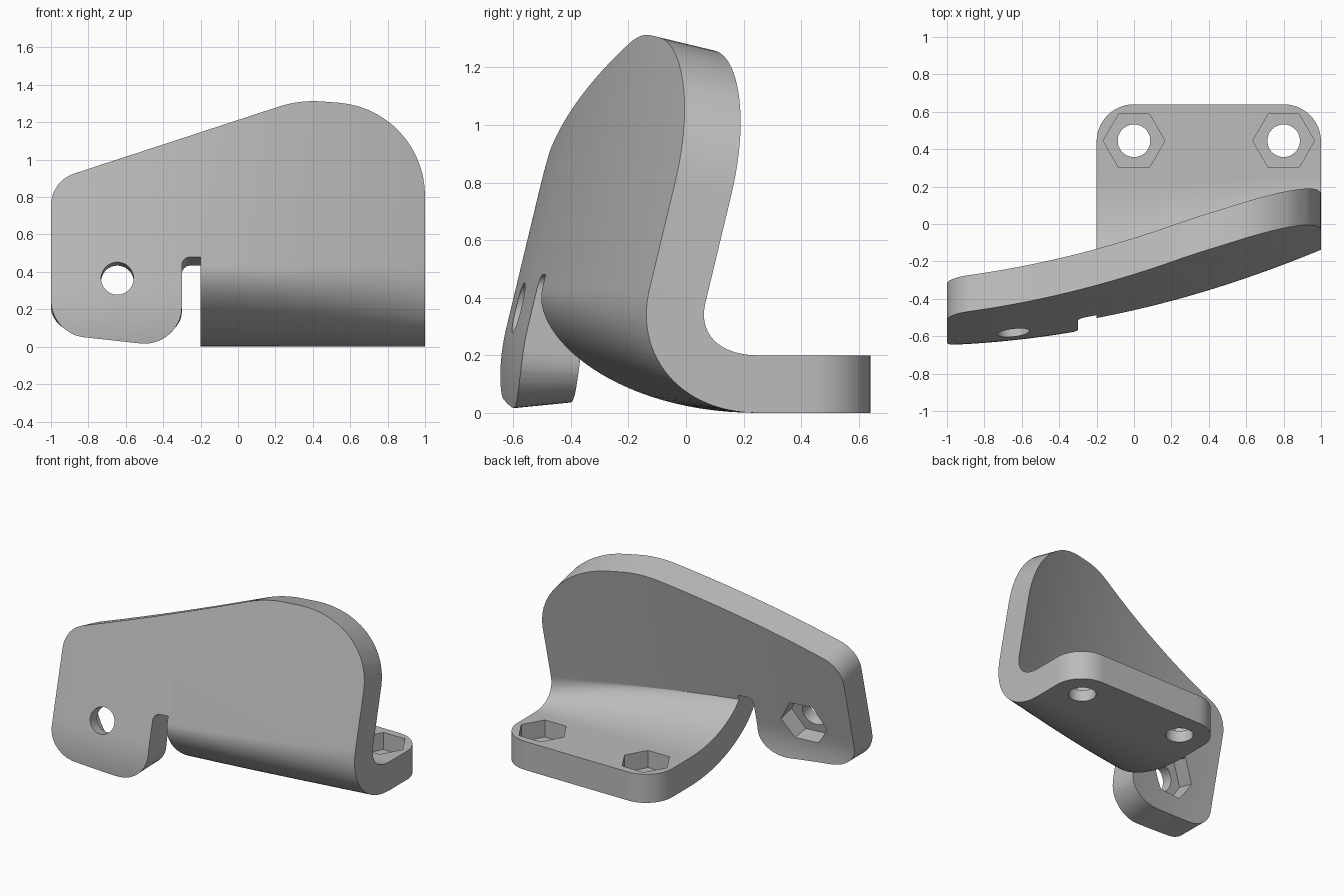
import bpy, bmesh, math
from mathutils import Vector

cube = bpy.data.objects.get("Cube")
if cube:
    bpy.data.objects.remove(cube, do_unlink=True)

THICK = 0.2      # stock thickness
LEAN = 0.24      # backward lean of the upright plate
BEND_TOP = 0.43  # height where the bend starts
BEND_END = 0.25  # depth where the foot becomes flat


def fillet(corners, steps=14):
    """Closed 2D outline from (x, v, radius) corners."""
    pts = []
    for i, (x, v, r) in enumerate(corners):
        c = Vector((x, v))
        a = (Vector(corners[i - 1][:2]) - c).normalized()
        b = (Vector(corners[(i + 1) % len(corners)][:2]) - c).normalized()
        if r == 0:
            pts.append(c)
            continue
        half = a.angle(b) / 2
        centre = c + (a + b).normalized() * (r / math.sin(half))
        start = c + a * (r / math.tan(half)) - centre
        end = c + b * (r / math.tan(half)) - centre
        sweep = start.angle(end)
        for k in range(steps + 1):
            t = k / steps
            pts.append(centre + (start * math.sin((1 - t) * sweep)
                                 + end * math.sin(t * sweep)) / math.sin(sweep))
    return pts


def path(x, v):
    """Outer skin (y, z) at station x; v runs down the plate and along the foot."""
    base = -0.56 + 0.2325 * x + 0.0975 * x * x
    if v >= BEND_TOP or x < -0.25:
        return Vector((base + LEAN * v + 0.6 * max(0, 0.3 - v) ** 2, v))
    t = BEND_TOP - v
    if t > 1:
        return Vector((BEND_END + t - 1, 0))
    handle = 0.23 - 0.058 * (1 - x)
    p0 = Vector((base + LEAN * BEND_TOP, BEND_TOP))
    p1 = p0 - Vector((LEAN, 1)) * handle
    p2 = Vector((-0.02 - 0.19 * (1 - x), 0))
    p3 = Vector((BEND_END, 0))
    u = 1 - t
    return p0 * u**3 + p1 * 3 * u * u * t + p2 * 3 * u * t * t + p3 * t**3


def bend(co):
    """Map flat stock (x, v, depth) to the bent bracket."""
    x, v, w = co
    d = 0.001
    tangent = (path(x, v - d) - path(x, v + d)).normalized()
    p = path(x, v) + Vector((-tangent.y, tangent.x)) * w
    return Vector((x, p.x, p.y))


def to_object(bm, name):
    mesh = bpy.data.meshes.new(name)
    bm.to_mesh(mesh)
    bm.free()
    ob = bpy.data.objects.new(name, mesh)
    bpy.context.scene.collection.objects.link(ob)
    return ob


def cutter(name, x, v, radius, sides, low, turn):
    bm = bmesh.new()
    bmesh.ops.create_cone(bm, cap_ends=True, segments=sides, radius1=radius,
                          radius2=radius, depth=0.3 - low)
    for vert in bm.verts:
        c, s = math.cos(turn), math.sin(turn)
        px, py, pz = vert.co
        vert.co = (x + px * c - py * s, v + px * s + py * c, pz + (low + 0.3) / 2)
    ob = to_object(bm, name)
    ob.hide_render = True
    return ob


# Flat stock: plate, tab, notch and foot in one outline
FOOT = BEND_TOP - 1 - (0.64 - BEND_END)
outline = fillet([
    (-1, 0.885, 0.18), (0.33, 1.32, 0.6), (1, 1.27, 0.5),
    (1, FOOT, 0.2), (-0.2, FOOT, 0.2),
    (-0.2, 0.48, 0), (-0.3, 0.48, 0.045),
    (-0.3, -0.007, 0.2), (-1, 0.07, 0.2)])
bm = bmesh.new()
face = bm.faces.new([bm.verts.new((p.x, p.y, 0)) for p in outline])
ext = bmesh.ops.extrude_face_region(bm, geom=[face], use_keep_orig=True)
for g in ext["geom"]:
    if isinstance(g, bmesh.types.BMVert):
        g.co.z = THICK
bmesh.ops.recalc_face_normals(bm, faces=bm.faces)


def slice_at(point, normal):
    bmesh.ops.bisect_plane(bm, geom=bm.verts[:] + bm.edges[:] + bm.faces[:],
                           dist=1e-5, plane_co=point, plane_no=normal)


for i in range(40):
    slice_at((-0.975 + 0.05 * i, 0, 0), (1, 0, 0))
for i in range(29):
    slice_at((0, BEND_TOP - i / 28, 0), (0, 1, 0))
bracket = to_object(bm, "bracket")

# Bolt holes with hexagonal nut pockets
cutters = []
nut_v = BEND_TOP - 1 - (0.445 - BEND_END)
for x, v in ((-0.645, 0.365), (0, nut_v), (0.8, nut_v)):
    cutters.append(cutter("bolt_hole_cutter", x, v, 0.087, 48, -0.1, 0))
    cutters.append(cutter("nut_pocket_cutter", x, v, 0.165, 6, 0.08, math.pi / 6))
for c in cutters:
    mod = bracket.modifiers.new("cut", "BOOLEAN")
    mod.operation = "DIFFERENCE"
    mod.solver = "EXACT"
    mod.object = c
bpy.context.view_layer.update()
deps = bpy.context.evaluated_depsgraph_get()
cut_mesh = bpy.data.meshes.new_from_object(bracket.evaluated_get(deps))
bracket.modifiers.clear()
bracket.data = cut_mesh
for c in cutters:
    bpy.data.objects.remove(c, do_unlink=True)

# Bend the stock to shape
bm = bmesh.new()
bm.from_mesh(cut_mesh)
for vert in bm.verts:
    vert.co = bend(vert.co)
bmesh.ops.recalc_face_normals(bm, faces=bm.faces)
bm.to_mesh(cut_mesh)
bm.free()

# Colour and shading
grey = bpy.data.materials.new("plain_grey")
grey.use_nodes = True
colour = (0.5, 0.5, 0.5, 1)
grey.diffuse_color = colour
grey.node_tree.nodes["Principled BSDF"].inputs["Base Color"].default_value = colour
cut_mesh.materials.clear()
cut_mesh.materials.append(grey)
bpy.ops.object.select_all(action="DESELECT")
bracket.select_set(True)
bpy.context.view_layer.objects.active = bracket
bpy.ops.object.shade_smooth_by_angle(angle=math.radians(30))
